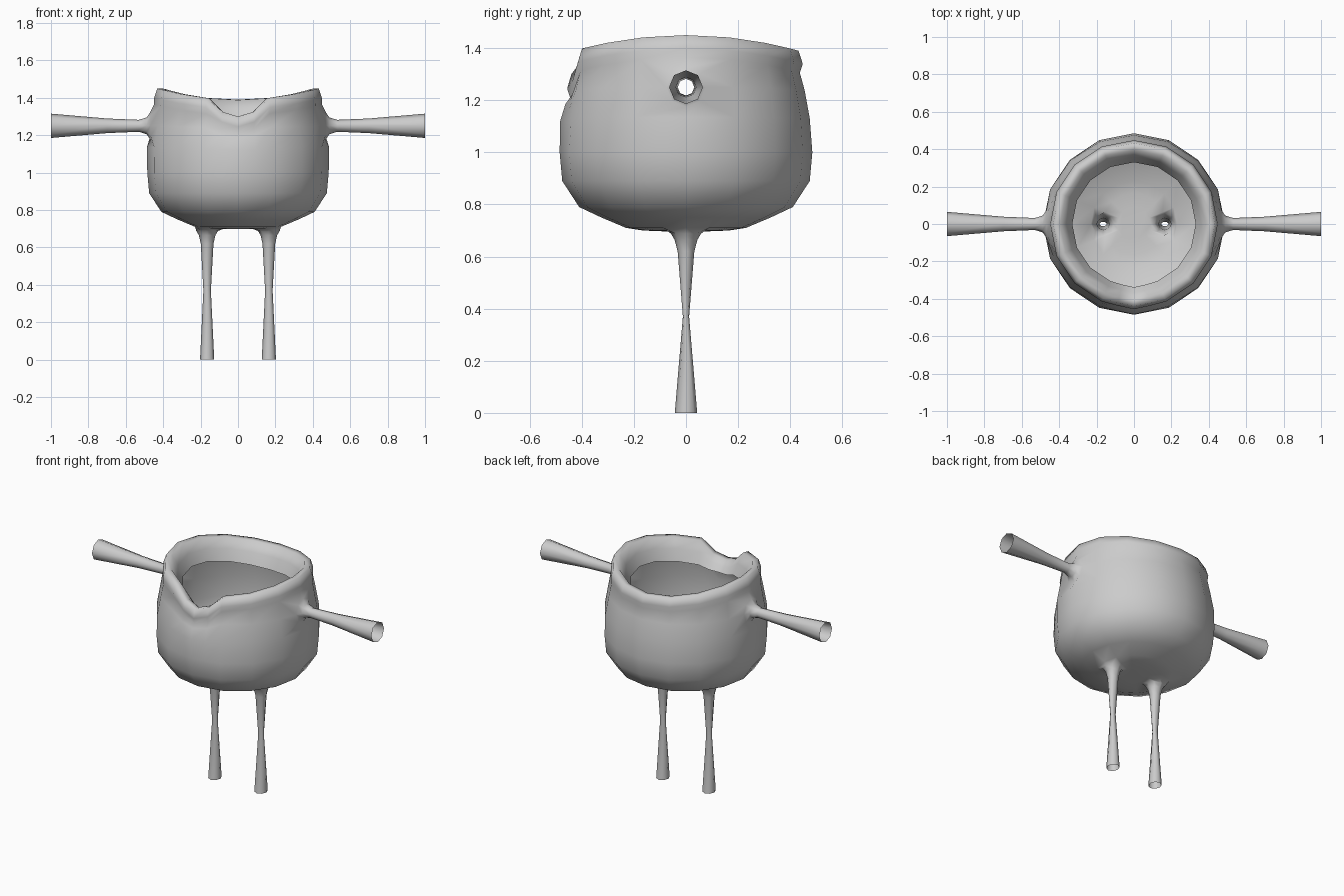
import bpy, bmesh
from math import sin, cos, radians, atan2, pi
from mathutils import Vector

if "Cube" in bpy.data.objects:
    bpy.data.objects.remove(bpy.data.objects["Cube"])

bm = bmesh.new()

# Body profile from the underside, up over the rim and down the inner lip:
# radius, height, saddle weight, spout drop
PROFILE = [
    (.09, .697, 0, 0), (.165, .70, 0, 0), (.23, .71, 0, 0), (.325, .75, 0, 0),
    (.41, .79, 0, 0), (.475, .89, 0, 0), (.485, 1.0, 0, 0), (.475, 1.13, .1, .01),
    (.455, 1.24, .2, .055), (.437, 1.305, 1, .095), (.448, 1.34, 1, .095),
    (.432, 1.39, 1, .09), (.395, 1.388, 1, .09), (.36, 1.33, 1, .06), (.33, 1.26, 1, .02),
]
BOTTOM_RING, ARM_RING = 1, 8

# 16 sides, plus two extra columns that shape the pouring notch at the front
ANGLES = sorted([i * 22.5 for i in range(16)] + [258.75, 281.25])
SPOUT = {258.75: .75, 270: 1, 281.25: .75}

grid = []
for k, (r, z, saddle, drop) in enumerate(PROFILE):
    ring = []
    for deg in ANGLES:
        a = radians(deg)
        c2 = cos(a) ** 2
        s = SPOUT.get(deg, 0)
        rr = r * (cos(radians(11.25)) if s == .75 else 1)
        if k >= ARM_RING - 1:
            rr += .012 * c2 * (1 if k < 10 else 0)
            rr += .008 * s
        ring.append(bm.verts.new((rr * cos(a), rr * sin(a),
                                  z + .06 * saddle * c2 - drop * s)))
    grid.append(ring)

n = len(ANGLES)
bm.faces.new(grid[0][::-1])
for lo, hi in zip(grid, grid[1:]):
    for i in range(n):
        j = (i + 1) % n
        bm.faces.new((lo[i], lo[j], hi[j], hi[i]))


def grow_limb(root, centre, u, v, axis, rings):
    """Open the four faces around a vertex and grow an open eight-sided tube there.
    rings: (distance along axis, radius along u, radius along v)"""
    centre, u, v, axis = map(Vector, (centre, u, v, axis))
    loop = list({w for f in root.link_faces for w in f.verts} - {root})

    def angle(w):
        d = w.co - centre
        return (atan2(d.dot(v), d.dot(u)) + .25) % (2 * pi)

    loop.sort(key=angle)
    bmesh.ops.delete(bm, geom=[root], context='VERTS')
    for dist, ru, rv in rings:
        new = [bm.verts.new(centre + axis * dist + u * ru * cos(i * pi / 4)
                            + v * rv * sin(i * pi / 4)) for i in range(8)]
        for i in range(8):
            j = (i + 1) % 8
            bm.faces.new((loop[i], loop[j], new[j], new[i]))
        loop = new


# Arms and legs on both sides
ARM = [(.468, .075, .075), (.488, .045, .045), (.53, .032, .032),
       (.70, .039, .039), (1.0, .065, .065)]
LEG = [(.012, .058, .058), (.035, .044, .044), (.08, .034, .032),
       (.33, .020, .012), (.70, .038, .043)]
for side in (1, -1):
    col = ANGLES.index(0 if side == 1 else 180)
    grow_limb(grid[ARM_RING][col], (0, 0, 1.25), (0, 1, 0), (0, 0, 1), (side, 0, 0), ARM)
    grow_limb(grid[BOTTOM_RING][col], (side * .165, 0, .70), (1, 0, 0), (0, 1, 0), (0, 0, -1), LEG)

bmesh.ops.recalc_face_normals(bm, faces=bm.faces[:])
mesh = bpy.data.meshes.new("pot_with_arms_and_legs")
bm.to_mesh(mesh)
bm.free()
for p in mesh.polygons:
    p.use_smooth = True
pot = bpy.data.objects.new("pot_with_arms_and_legs", mesh)
bpy.context.collection.objects.link(pot)
